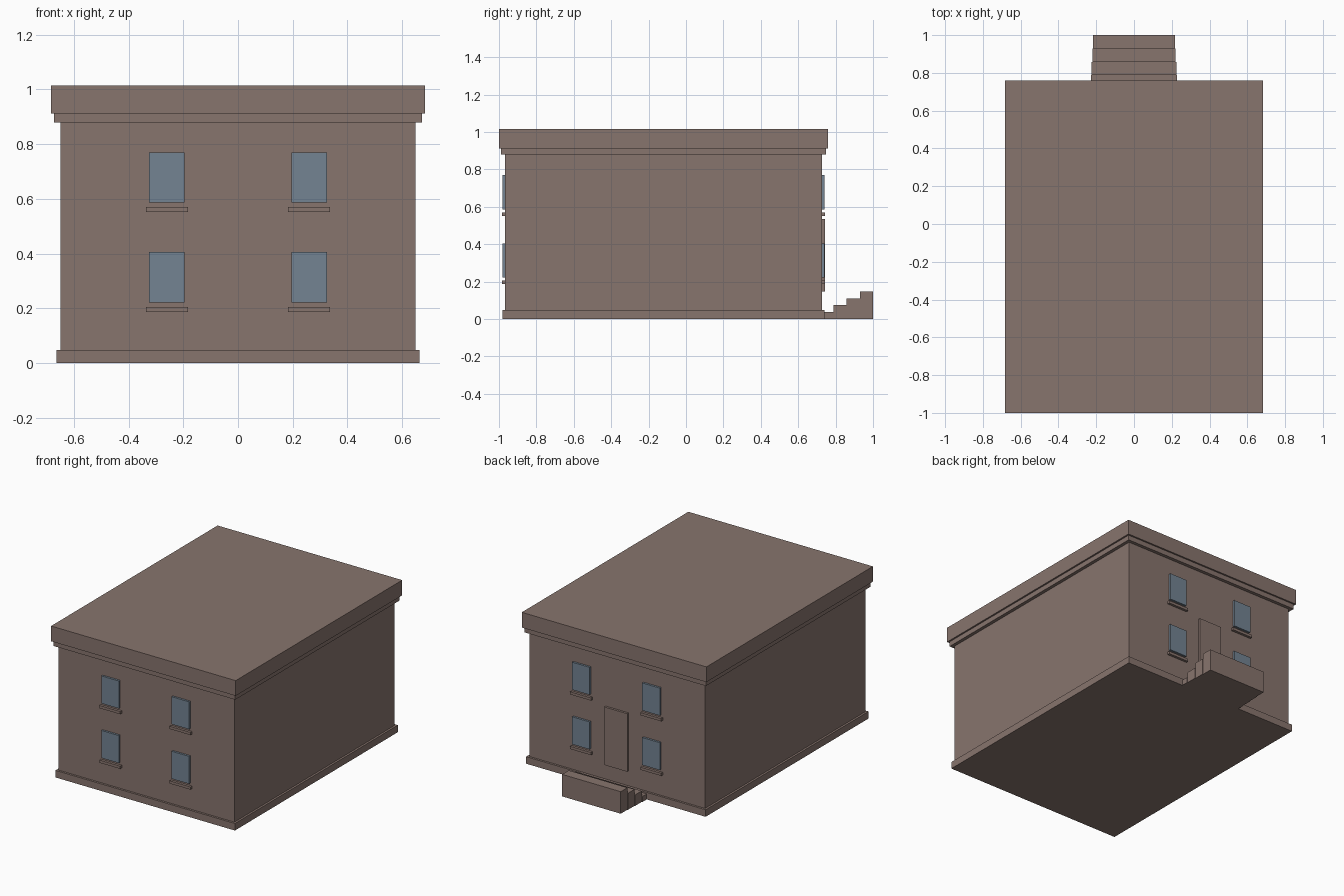
import bpy
import bmesh

cube = bpy.data.objects.get("Cube")
if cube:
    bpy.data.objects.remove(cube, do_unlink=True)


def make_material(name, rgb):
    mat = bpy.data.materials.new(name)
    mat.use_nodes = True
    mat.diffuse_color = (*rgb, 1)
    mat.node_tree.nodes["Principled BSDF"].inputs["Base Color"].default_value = (*rgb, 1)
    return mat


STONE = make_material("brown stone", (0.245, 0.176, 0.154))
GLASS = make_material("blue grey glass", (0.172, 0.228, 0.287))


def box(name, x, y, z, mat=STONE):
    """Box from (low, high) ranges along each axis."""
    bm = bmesh.new()
    bmesh.ops.create_cube(bm, size=1)
    for v in bm.verts:
        v.co = [r[1] if c > 0 else r[0] for c, r in zip(v.co, (x, y, z))]
    mesh = bpy.data.meshes.new(name)
    bm.to_mesh(mesh)
    bm.free()
    mesh.materials.append(mat)
    obj = bpy.data.objects.new(name, mesh)
    bpy.context.collection.objects.link(obj)
    return obj


# Walls, plinth and the two cornice bands share one centre line
MID_Y, HALF_X, HALF_Y = -0.12, 0.65, 0.847


def storey(name, overhang, z):
    w, d = HALF_X + overhang, HALF_Y + overhang
    box(name, (-w, w), (MID_Y - d, MID_Y + d), z)


storey("walls", 0, (0.02, 0.9))
storey("plinth", 0.014, (0, 0.047))
storey("lower_cornice", 0.022, (0.88, 0.913))
storey("roof_cornice", 0.033, (0.913, 1.015))


def on_wall(name, side, x, half_width, z, depth, mat=STONE):
    """Shallow slab standing proud of the front (-1) or back (1) wall."""
    wall = MID_Y + side * HALF_Y
    y = sorted((wall - side * 0.005, wall + side * depth))
    box(name, (x - half_width, x + half_width), y, z, mat)


# Windows with sills, two by two on front and back
for side, face in ((-1, "front"), (1, "back")):
    for x, hand in ((-0.26, "right"), (0.26, "left")):
        for sill, floor in ((0.187, "lower"), (0.552, "upper")):
            label = f"{face}_{floor}_{hand}"
            on_wall(label + "_window", side, x, 0.065,
                    (sill + 0.034, sill + 0.218), 0.014, GLASS)
            on_wall(label + "_sill", side, x, 0.077, (sill, sill + 0.018), 0.017)

# Back door
on_wall("door", 1, 0, 0.085, (0.147, 0.535), 0.015)

# Steps rise away from the door, each a little narrower
for i in range(4):
    half = 0.228 - 0.0037 * i
    start = 0.717 + 0.0707 * i
    box(f"step_{i + 1}", (-half, half), (start, start + 0.0707), (0, 0.0368 * (i + 1)))
